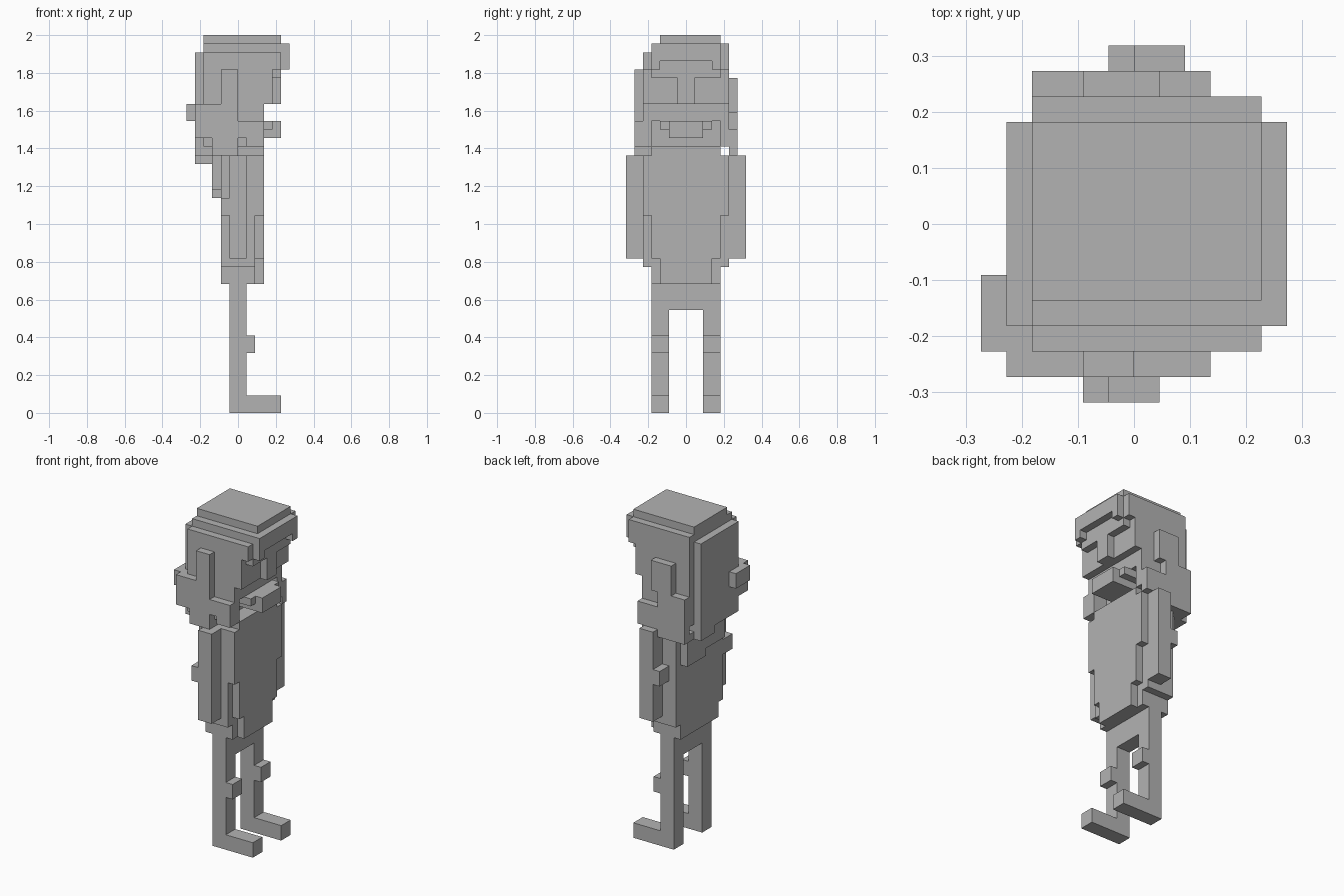
import bpy
import bmesh
from mathutils import Matrix, Vector

cube = bpy.data.objects.get("Cube")
if cube:
    bpy.data.objects.remove(cube, do_unlink=True)

UNIT = 2 / 44  # edge of one block

grey = bpy.data.materials.new("plain grey")
grey.use_nodes = True
COLOUR = (0.45, 0.45, 0.45, 1)
grey.diffuse_color = COLOUR
grey.node_tree.nodes["Principled BSDF"].inputs["Base Color"].default_value = COLOUR


def part(name, *boxes):
    """One object from boxes given as (x range), (y range), (z range) in blocks."""
    bm = bmesh.new()
    for spans in boxes:
        low = Vector([s[0] for s in spans])
        high = Vector([s[1] for s in spans])
        place = Matrix.Translation((low + high) / 2 * UNIT)
        size = Matrix.Diagonal((*((high - low) * UNIT), 1))
        bmesh.ops.create_cube(bm, size=1, matrix=place @ size)
    mesh = bpy.data.meshes.new(name)
    bm.to_mesh(mesh)
    bm.free()
    mesh.materials.append(grey)
    obj = bpy.data.objects.new(name, mesh)
    bpy.context.collection.objects.link(obj)


def mirrored(side, near, far):
    """Span on the +y or -y side."""
    return tuple(sorted((side * near, side * far)))


# Legs with knees and long feet, joined by the hips
for side, label in ((1, "left"), (-1, "right")):
    y = mirrored(side, 2, 4)
    part(label + "_leg", ((-1, 1), y, (0, 15)), ((1, 2), y, (7, 9)))
    part(label + "_foot", ((1, 5), y, (0, 2)))
part("hips", ((-1, 1), (-2, 2), (12, 15)))

# Torso, stepped in at its lower corners
part("torso",
     ((-2, 2), (-4, 4), (15, 17)),
     ((-2, 2), (-5, 5), (17, 30)),
     ((-2, 2), (-4, 4), (30, 31)))
part("chest",
     ((2, 3), (-3, 3), (15, 18)),
     ((2, 3), (-4, 4), (18, 23)),
     ((2, 3), (-5, 5), (23, 30)),
     ((2, 3), (-4, 4), (30, 31)))
part("upper_back",
     ((-3, -2), (-4, 4), (26, 31)),
     ((-3, -2), (0, 4), (25, 26)))

# Arms with elbows, one held slightly forward
for side, label, shift in ((1, "left", 1), (-1, "right", 0)):
    y = mirrored(side, 5, 7)
    part(label + "_arm",
         ((shift - 1, shift + 1), y, (18, 30)),
         ((shift - 2, shift - 1), y, (23, 25)))

# Head core and recessed neck
part("neck", ((-4, 1), (-4, 4), (30, 34)))
part("head",
     ((-4, 3), (-4, 4), (34, 36)),
     ((-4, 4), (-4, 4), (36, 40)),
     ((-4, 5), (-4, 4), (40, 42)))

# Side hair
for side, label in ((1, "left"), (-1, "right")):
    y = mirrored(side, 4, 5)
    part(label + "_hair",
         ((-4, 3), y, (31, 36)),
         ((-4, 4), y, (36, 40)),
         ((-4, 5), y, (40, 42)))

# Raised side locks, different on each side
part("left_lock",
     ((-2, 1), (5, 6), (35, 39)),
     ((-4, 0), (5, 6), (33, 35)),
     ((-4, 3), (5, 6), (30, 33)),
     ((-4, 0), (4, 6), (29, 30)))
part("right_lock",
     ((-2, 0), (-6, -5), (36, 40)),
     ((-5, 0), (-6, -5), (34, 36)),
     ((-5, 3), (-6, -5), (32, 34)),
     ((-3, 0), (-6, -4), (30, 32)),
     ((1, 3), (-6, -4), (31, 32)))

# Hair at the back
part("back_hair",
     ((-5, -4), (-4, 4), (30, 42)),
     ((-5, -3), (1, 4), (29, 30)),
     ((-5, -4), (-5, -4), (32, 36)))
part("back_tuft", ((-6, -5), (-5, -2), (34, 36)))

# Face: brow, nose and mouth
part("brow", ((4, 5), (-4, 4), (39, 40)))
part("nose", ((4, 5), (-1, 1), (36, 39)))
part("mouth",
     ((1, 5), (-2, 2), (32, 34)),
     ((1, 4), (-3, -2), (33, 34)),
     ((1, 4), (2, 3), (33, 34)))

# Hat with front brim
part("hat",
     ((-4, 5), (-4, 5), (42, 43)),
     ((-4, 5), (-3, 4), (43, 44)))
part("hat_brim",
     ((5, 6), (-4, 4), (41, 43)),
     ((5, 6), (-4, -3), (40, 41)),
     ((5, 6), (3, 4), (40, 41)))
